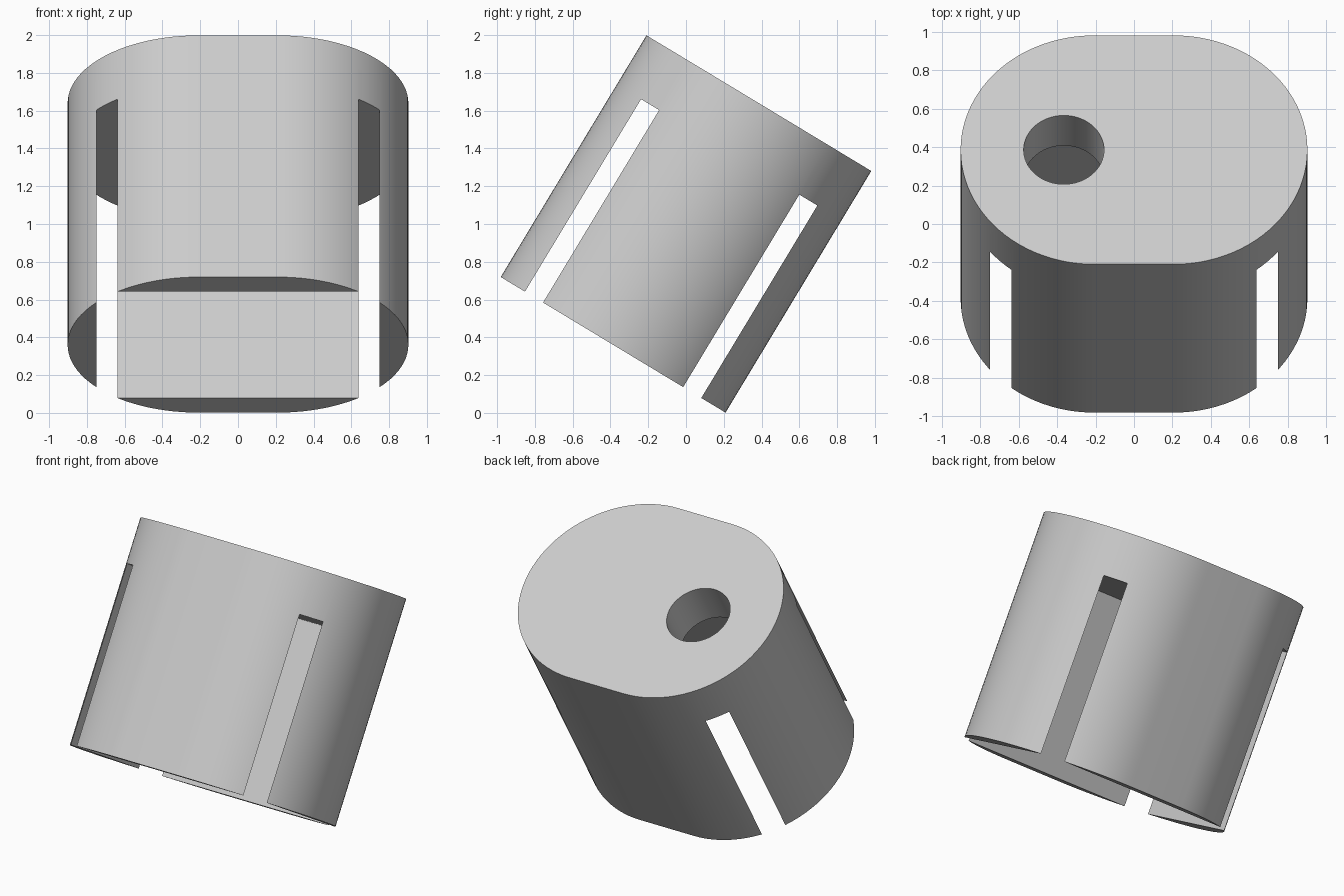
import bpy, bmesh, math

cube = bpy.data.objects.get("Cube")
if cube:
    bpy.data.objects.remove(cube, do_unlink=True)

HALF_FLAT, RADIUS, HALF_HEIGHT = 0.207, 0.695, 0.747
CEILING = 0.443
TILT = math.radians(-31.1)
ARC_STEPS = 48

grey = bpy.data.materials.new("plain grey")
grey.use_nodes = True
colour = (0.6, 0.6, 0.6, 1)
grey.diffuse_color = colour
grey.node_tree.nodes["Principled BSDF"].inputs["Base Color"].default_value = colour


def prism(name, outline, bottom, top):
    """Extrude a flat outline upwards into a closed solid."""
    bm = bmesh.new()
    face = bm.faces.new([bm.verts.new((x, y, bottom)) for x, y in outline])
    grown = bmesh.ops.extrude_face_region(bm, geom=[face])["geom"]
    moved = [g for g in grown if isinstance(g, bmesh.types.BMVert)]
    bmesh.ops.translate(bm, verts=moved, vec=(0, 0, top - bottom))
    bmesh.ops.recalc_face_normals(bm, faces=bm.faces)
    mesh = bpy.data.meshes.new(name)
    bm.to_mesh(mesh)
    bm.free()
    mesh.materials.append(grey)
    obj = bpy.data.objects.new(name, mesh)
    bpy.context.collection.objects.link(obj)
    return obj


def arc(cx, radius, start, sweep, steps):
    return [(cx + radius * math.cos(start + sweep * i / steps),
             radius * math.sin(start + sweep * i / steps)) for i in range(steps + 1)]


# Body with two straight sides and two round ends
outline = (arc(HALF_FLAT, RADIUS, -math.pi / 2, math.pi, ARC_STEPS)
           + arc(-HALF_FLAT, RADIUS, math.pi / 2, math.pi, ARC_STEPS))
body = prism("slotted_cap", outline, -HALF_HEIGHT, HALF_HEIGHT)

# Box cavity, whose corners break through the round wall as four slots
cx, cy = 0.75, 0.545
cavity = prism("cavity_cutter", [(-cx, -cy), (cx, -cy), (cx, cy), (-cx, cy)], -1, CEILING)

# Off-centre hole through the top plate
hole = prism("hole_cutter", arc(-0.365, 0.209, 0, math.tau, 64)[:-1], 0.2, 1)

# Cut, then drop the cutters
bpy.context.view_layer.objects.active = body
body.select_set(True)
for cutter in (cavity, hole):
    cutter.hide_render = True
    cutter.select_set(False)
    mod = body.modifiers.new("cut", 'BOOLEAN')
    mod.operation = 'DIFFERENCE'
    mod.solver = 'EXACT'
    mod.object = cutter
    bpy.ops.object.modifier_apply(modifier=mod.name)
    bpy.data.objects.remove(cutter, do_unlink=True)

# Smooth the round walls and lean the whole part backwards
bpy.ops.object.shade_smooth_by_angle(angle=math.radians(30))
body.rotation_euler = (TILT, 0, 0)
body.location = (0, 0, 1)
